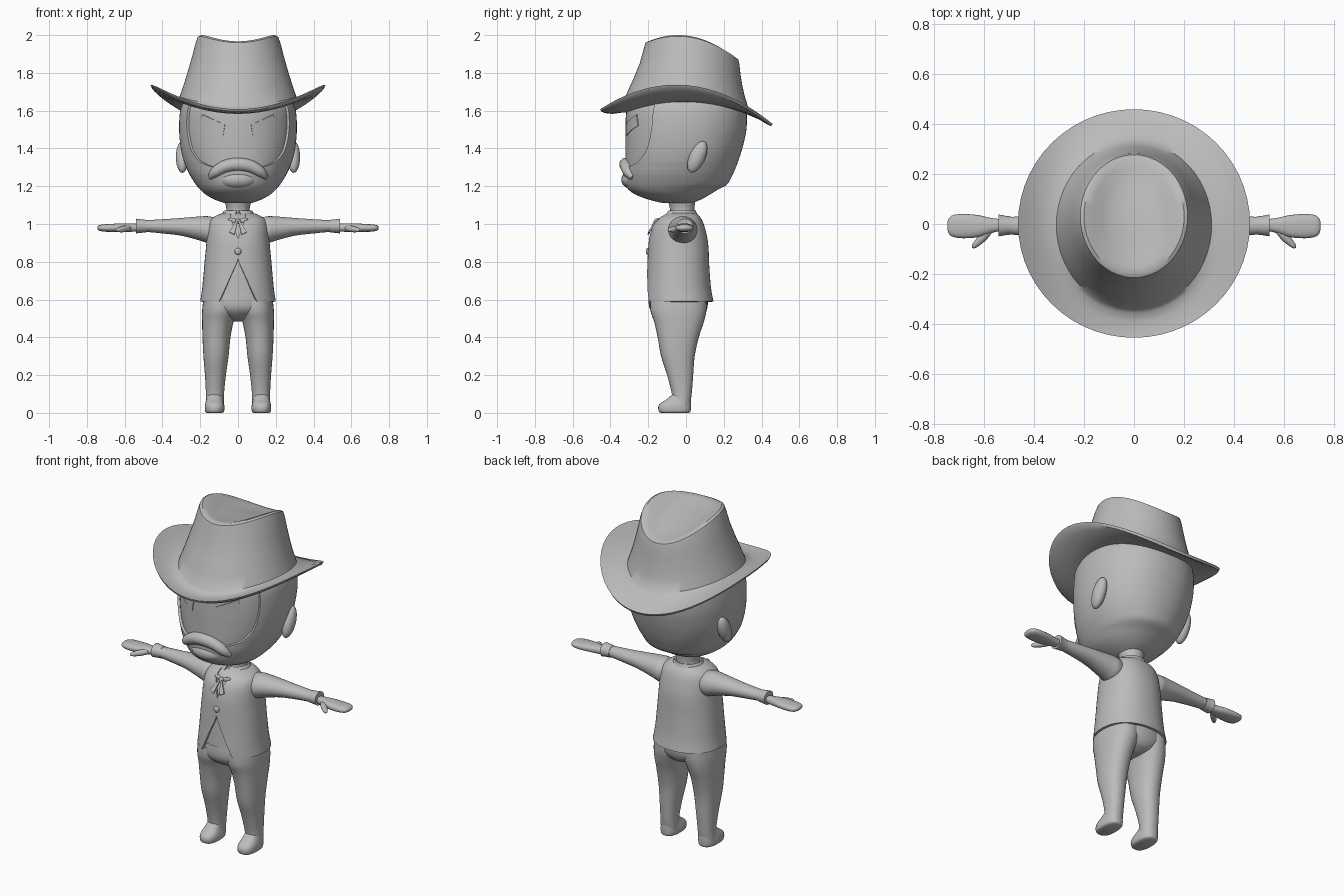
import bpy, bmesh, math
from mathutils import Matrix, Vector

grey = bpy.data.materials.new("plain_grey")
grey.diffuse_color = (0.5, 0.5, 0.5, 1)


def finish(name, bm, mirror=False, thick=0, fix=True, angle=40):
    """Turn a bmesh into a smooth, optionally thickened and mirrored object."""
    if fix:
        bmesh.ops.recalc_face_normals(bm, faces=bm.faces)
    me = bpy.data.meshes.new(name)
    bm.to_mesh(me)
    bm.free()
    me.materials.append(grey)
    ob = bpy.data.objects.new(name, me)
    bpy.context.collection.objects.link(ob)
    bpy.context.view_layer.objects.active = ob
    if thick:
        m = ob.modifiers.new("thickness", 'SOLIDIFY')
        m.thickness = thick
        m.offset = -1
        bpy.ops.object.modifier_apply(modifier=m.name)
    me = ob.data
    me.polygons.foreach_set("use_smooth", [True] * len(me.polygons))
    me.set_sharp_from_angle(angle=math.radians(angle))
    if mirror:
        ob.modifiers.new("mirror", 'MIRROR').use_axis = (True, False, False)
    return ob


def resample(rows, k):
    """Smooth curve through the rings."""
    out = []
    for i in range(len(rows) - 1):
        p0, p1, p2, p3 = (rows[max(0, min(len(rows) - 1, i + d))] for d in (-1, 0, 1, 2))
        for s in range(k):
            t = s / k
            out.append([0.5 * (2 * b + (c - a) * t + (2 * a - 5 * b + 4 * c - d) * t * t
                               + (3 * b - a - 3 * c + d) * t ** 3)
                        for a, b, c, d in zip(p0, p1, p2, p3)])
    return out + [list(rows[-1])]


def loft(name, rings, axis='Z', n=32, p=2.0, k=4, mirror=False, thick=0):
    """Rings are (position, a0, a1, b0, b1, front gap in degrees); thick makes an open shell."""
    bm = bmesh.new()
    grid = []
    for r in resample(rings, k):
        gap = math.radians(max(0, r[5])) if thick else 0
        row = []
        for j in range(n + 1 if thick else n):
            th = -math.pi / 2 + gap + j / n * (2 * math.pi - 2 * gap)
            c, s = math.cos(th), math.sin(th)
            a = (r[1] + r[2]) / 2 + (r[2] - r[1]) / 2 * math.copysign(abs(c) ** (2 / p), c)
            b = (r[3] + r[4]) / 2 + (r[4] - r[3]) / 2 * math.copysign(abs(s) ** (2 / p), s)
            row.append(bm.verts.new((a, b, r[0]) if axis == 'Z' else (r[0], a, b)))
        grid.append(row)
    for lo, hi in zip(grid, grid[1:]):
        for j in range(n):
            q = (j + 1) % len(lo)
            bm.faces.new((lo[j], lo[q], hi[q], hi[j]))
    if thick:
        bmesh.ops.remove_doubles(bm, verts=bm.verts, dist=1e-5)
    else:
        bm.faces.new(grid[0][::-1])
        bm.faces.new(grid[-1])
    return finish(name, bm, mirror, thick, fix=not thick)


def sym(z, rx, yf, yb, gap=0):
    return (z, -rx, rx, yf, yb, gap)


def inset(rings, d):
    return [(r[0], r[1] + d, r[2] - d, r[3] + d, r[4] - d, 0) for r in rings]


def ball(name, loc, scale, rot=0, axis='X', mirror=False):
    bm = bmesh.new()
    mat = Matrix.Translation(loc) @ Matrix.Rotation(rot, 4, axis) @ Matrix.Diagonal((*scale, 1))
    bmesh.ops.create_uvsphere(bm, u_segments=20, v_segments=12, radius=1, matrix=mat)
    return finish(name, bm, mirror)


def tube(name, pts, n=14, mirror=False):
    """Round tube through (x, y, z, radius) points."""
    bm = bmesh.new()
    pts = resample(pts, 4)
    rows = []
    for i, q in enumerate(pts):
        d = Vector(pts[min(i + 1, len(pts) - 1)][:3]) - Vector(pts[max(i - 1, 0)][:3])
        u = d.cross(Vector((0, 1, 0.01))).normalized()
        v = d.cross(u).normalized()
        rows.append([bm.verts.new(Vector(q[:3]) + q[3] * (u * math.cos(t) + v * math.sin(t)))
                     for t in (2 * math.pi * j / n for j in range(n))])
    for lo, hi in zip(rows, rows[1:]):
        for j in range(n):
            bm.faces.new((lo[j], lo[(j + 1) % n], hi[(j + 1) % n], hi[j]))
    bm.faces.new(rows[0])
    bm.faces.new(rows[-1])
    return finish(name, bm, mirror)


# Head: inner skull with a hair and beard shell open around the face
head = [sym(1.11, .07, -.12, .03), sym(1.13, .125, -.20, .08), sym(1.155, .17, -.265, .125),
        sym(1.18, .198, -.302, .165), sym(1.21, .224, -.322, .218), sym(1.255, .253, -.332, .244),
        sym(1.285, .268, -.334, .258), sym(1.297, .273, -.334, .263, 20),
        sym(1.312, .279, -.334, .269, 35), sym(1.34, .289, -.334, .279, 46),
        sym(1.40, .303, -.334, .298, 55), sym(1.50, .312, -.334, .32, 59),
        sym(1.60, .306, -.328, .32, 60), sym(1.65, .285, -.302, .30, 60)]
loft("skull", inset(head, .013), n=48, p=2.15)
loft("hair_and_beard", head, n=64, p=2.15, thick=.016)
ball("ear", (.295, .06, 1.355), (.034, .042, .09), -.42, mirror=True)

# Moustache and chin tuft
tube("moustache", [(-.15, -.285, 1.245, .012), (-.12, -.305, 1.275, .028), (-.065, -.315, 1.305, .034),
                   (0, -.318, 1.315, .036), (.065, -.315, 1.305, .034), (.12, -.305, 1.275, .028),
                   (.15, -.285, 1.245, .012)])
ball("chin_tuft", (0, -.285, 1.235), (.10, .058, .05))

# Slanted brow plates that follow the face
bm = bmesh.new()
quad = [Vector(c) for c in ((.20, 1.52), (.08, 1.465), (.07, 1.525), (.19, 1.58))]
rows = []
for i in range(7):
    u = i / 6
    lo, hi = quad[0].lerp(quad[1], u), quad[3].lerp(quad[2], u)
    row = []
    for j in range(4):
        x, z = lo.lerp(hi, j / 3)
        y = -.007 - .314 * (1 - (x / .299) ** 2.15) ** (1 / 2.15)
        row.append(bm.verts.new((x, y - .004, z)))
    rows.append(row)
for a, b in zip(rows, rows[1:]):
    for j in range(3):
        bm.faces.new((a[j], a[j + 1], b[j + 1], b[j]))
finish("brow", bm, mirror=True, thick=.006, fix=False)

# Hat: rings of (half width, y centre, half depth, z at side, z at front, z at back)
hat = [(.27, -.005, .30, 1.645, 1.59, 1.585), (.31, -.005, .33, 1.65, 1.59, 1.58),
       (.375, 0, .39, 1.668, 1.583, 1.552), (.425, 0, .43, 1.697, 1.587, 1.527),
       (.457, 0, .45, 1.722, 1.597, 1.517), (.463, .002, .456, 1.735, 1.608, 1.53),
       (.425, .001, .43, 1.71, 1.604, 1.545), (.375, 0, .39, 1.683, 1.603, 1.57),
       (.335, 0, .355, 1.672, 1.61, 1.595), (.31, -.005, .335, 1.672, 1.625, 1.615),
       (.29, 0, .31, 1.73, 1.70, 1.68), (.268, .01, .288, 1.80, 1.77, 1.735),
       (.245, .022, .267, 1.88, 1.85, 1.79), (.224, .03, .252, 1.96, 1.935, 1.85),
       (.214, .031, .245, 1.987, 1.96, 1.872), (.20, .031, .23, 1.993, 1.967, 1.878),
       (.17, .031, .20, 1.98, 1.963, 1.882), (.13, .031, .16, 1.953, 1.953, 1.888),
       (.09, .031, .11, 1.935, 1.944, 1.90), (.04, .031, .05, 1.928, 1.935, 1.915)]
bm = bmesh.new()
rows = []
N = 56
for rx, yc, ry, zs, zf, zb in hat:
    row = []
    for j in range(N):
        t = 2 * math.pi * j / N
        s = math.sin(t)
        z = zs + ((zf + zb) / 2 - zs) * s * s + (zb - zf) / 2 * s
        row.append(bm.verts.new((rx * math.cos(t), yc + ry * s, z)))
    rows.append(row)
for a, b in zip(rows, rows[1:]):
    for j in range(N):
        bm.faces.new((a[j], a[(j + 1) % N], b[(j + 1) % N], b[j]))
bm.faces.new(rows[-1])
finish("hat", bm)

# Neck and collar
loft("neck", [sym(1.0, .09, -.11, .06), sym(1.05, .07, -.09, .05), sym(1.08, .062, -.085, .045),
              sym(1.14, .075, -.10, .05)])
loft("collar", [sym(1.035, .098, -.122, .07, 14), sym(1.055, .085, -.105, .058, 9),
                sym(1.072, .074, -.092, .052, 5)], thick=.01)

# Vest shell over a shirt, parted at the neck and below the button
vest = [sym(.59, .20, -.215, .145, 28), sym(.65, .191, -.213, .134, 20), sym(.72, .184, -.208, .127, 11),
        sym(.80, .177, -.204, .122, 1), sym(.86, .171, -.201, .12), sym(.92, .166, -.195, .114),
        sym(.98, .16, -.18, .10, 6), sym(1.02, .147, -.155, .085, 12), sym(1.045, .115, -.125, .067, 18),
        sym(1.06, .075, -.09, .047, 25)]
loft("vest", vest, n=48, p=2.2, thick=.012)
loft("shirt", [sym(.632, .18, -.202, .122)] + inset(vest[2:], .01), n=40, p=2.2)
ball("button", (0, -.203, .855), (.018, .01, .018))

# Neck bow: knot, two loops and two hanging ribbons
ball("bow_knot", (0, -.155, 1.015), (.014, .014, .014))
ball("bow_loop", (.027, -.146, 1.018), (.027, .009, .013), -.35, 'Y', mirror=True)
bm = bmesh.new()
bm.faces.new([bm.verts.new(v) for v in ((.001, -.162, 1.012), (.01, -.16, 1.012),
                                        (.046, -.192, .955), (.02, -.197, .942))])
finish("bow_ribbon", bm, mirror=True, thick=.008, fix=False)

# Sleeves, cuffs and mitten hands
loft("sleeve", [(.09, -.07, .045, .905, 1.025, 0), (.15, -.093, .06, .897, 1.04, 0),
                (.20, -.085, .055, .912, 1.04, 0), (.30, -.065, .045, .938, 1.032, 0),
                (.40, -.05, .035, .95, 1.025, 0), (.52, -.04, .026, .962, 1.018, 0)], 'X', mirror=True)
loft("cuff", [(.488, -.042, .03, .955, 1.022, 0), (.515, -.045, .033, .953, 1.025, 0),
              (.54, -.049, .038, .95, 1.028, 0)], 'X', n=24, mirror=True)
loft("hand", [(.52, -.025, .018, .965, 1.0, 0), (.57, -.036, .024, .958, 1.003, 0),
              (.62, -.052, .035, .958, 1.003, 0), (.68, -.057, .04, .958, 1.0, 0),
              (.72, -.052, .036, .961, .997, 0), (.738, -.04, .024, .967, .992, 0),
              (.745, -.02, .008, .975, .985, 0)], 'X', n=20, p=2.4, mirror=True)
tube("thumb", [(.575, -.02, .978, .016), (.60, -.05, .974, .017), (.625, -.075, .97, .014),
               (.64, -.09, .968, .009), (.645, -.095, .967, .002)], mirror=True)

# Trousers: hips, then legs ending in rounded feet
loft("hips", [sym(.485, .03, -.09, .04), sym(.505, .10, -.145, .085), sym(.54, .168, -.185, .108),
              sym(.58, .186, -.198, .116), sym(.64, .178, -.195, .115)], n=40, p=2.2)
loft("leg", [(.03, .075, .172, -.07, .02, 0), (.10, .074, .17, -.075, .03, 0), (.20, .064, .175, -.10, .038, 0),
             (.30, .05, .183, -.132, .046, 0), (.40, .04, .188, -.15, .068, 0), (.48, .024, .19, -.168, .094, 0),
             (.54, .004, .19, -.188, .108, 0), (.60, .004, .184, -.19, .11, 0)], p=2.2, mirror=True)
loft("foot", [(0, .083, .165, -.135, .016, 0), (.008, .074, .174, -.144, .024, 0),
              (.03, .071, .176, -.147, .026, 0), (.05, .075, .173, -.136, .026, 0),
              (.07, .08, .168, -.105, .025, 0), (.10, .085, .16, -.07, .022, 0)], p=2.5, mirror=True)
